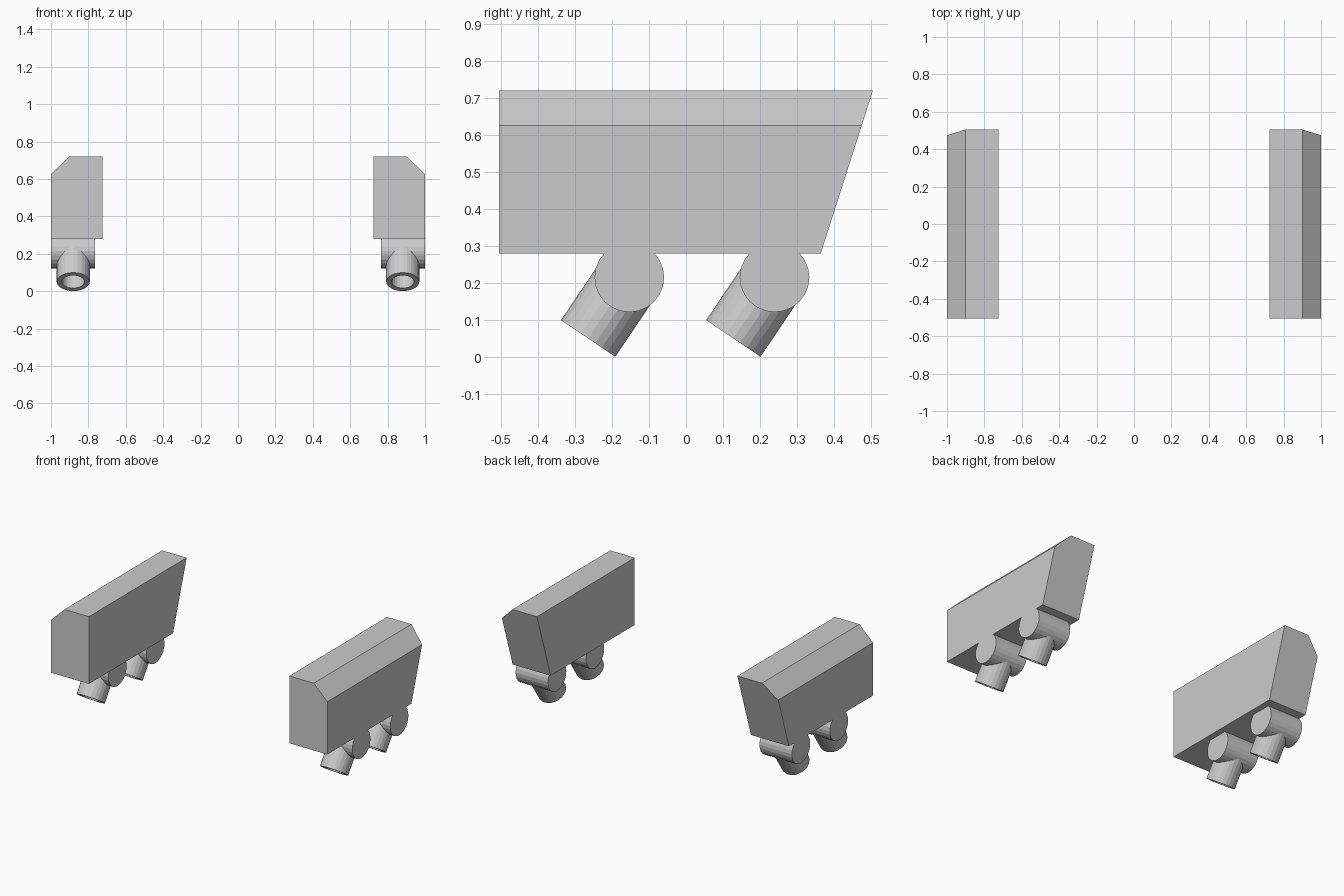
import bpy, bmesh, math
from mathutils import Matrix, Vector

if "Cube" in bpy.data.objects:
    bpy.data.objects.remove(bpy.data.objects["Cube"])

SIDES = 24


def finish(name, bm):
    """Turn a right-hand bmesh into an object mirrored across x = 0."""
    bmesh.ops.recalc_face_normals(bm, faces=bm.faces)
    mesh = bpy.data.meshes.new(name)
    bm.to_mesh(mesh)
    bm.free()
    ob = bpy.data.objects.new(name, mesh)
    bpy.context.collection.objects.link(ob)
    mirror = ob.modifiers.new("mirror", 'MIRROR')
    mirror.use_mirror_merge = False
    return ob


def lathe(profile, matrix):
    """Closed solid turned around local z from (radius, height) rings."""
    bm = bmesh.new()
    rings = []
    for r, h in profile:
        angles = [2 * math.pi * i / SIDES for i in range(SIDES)]
        rings.append([bm.verts.new((r * math.cos(a), r * math.sin(a), h)) for a in angles])
    for low, high in zip(rings, rings[1:]):
        for i in range(SIDES):
            j = (i + 1) % SIDES
            bm.faces.new((low[i], low[j], high[j], high[i]))
    bm.faces.new(rings[0])
    bm.faces.new(rings[-1])
    bm.transform(matrix)
    return bm


# Side pod: chamfered section swept along y, with a raked back end
section = [(0.725, 0.28), (1.0, 0.28), (1.0, 0.625), (0.902, 0.72), (0.725, 0.72)]
bm = bmesh.new()
front = [bm.verts.new((x, -0.505, z)) for x, z in section]
back = [bm.verts.new((x, 0.364 + (z - 0.28) * 0.32, z)) for x, z in section]
bm.faces.new(front)
bm.faces.new(back)
for i in range(len(section)):
    j = (i + 1) % len(section)
    bm.faces.new((front[i], front[j], back[j], back[i]))
finish("side_pod", bm)

for label, y in (("front", -0.153), ("rear", 0.239)):
    # Swivel drum across the underside, trimmed where it meets the pod
    place = Matrix.Translation((0.765, y, 0.215)) @ Matrix.Rotation(math.pi / 2, 4, 'Y')
    bm = lathe([(0.094, 0), (0.094, 0.235)], place)
    cut = bmesh.ops.bisect_plane(bm, geom=bm.verts[:] + bm.edges[:] + bm.faces[:],
                                 plane_co=(0, 0, 0.28), plane_no=(0, 0, 1), clear_outer=True)
    bmesh.ops.holes_fill(bm, edges=[e for e in bm.edges if e.is_boundary])
    finish(label + "_swivel_drum", bm)

    # Hollow nozzle pointing down and forward from the drum
    axis = Vector((0, -0.559, -0.829))
    turn = axis.to_track_quat('Z', 'X').to_matrix().to_4x4()
    place = Matrix.Translation((0.881, y, 0.215)) @ turn
    bm = lathe([(0.0885, 0), (0.0885, 0.199), (0.06, 0.199), (0.06, 0.08)], place)
    finish(label + "_nozzle", bm)
